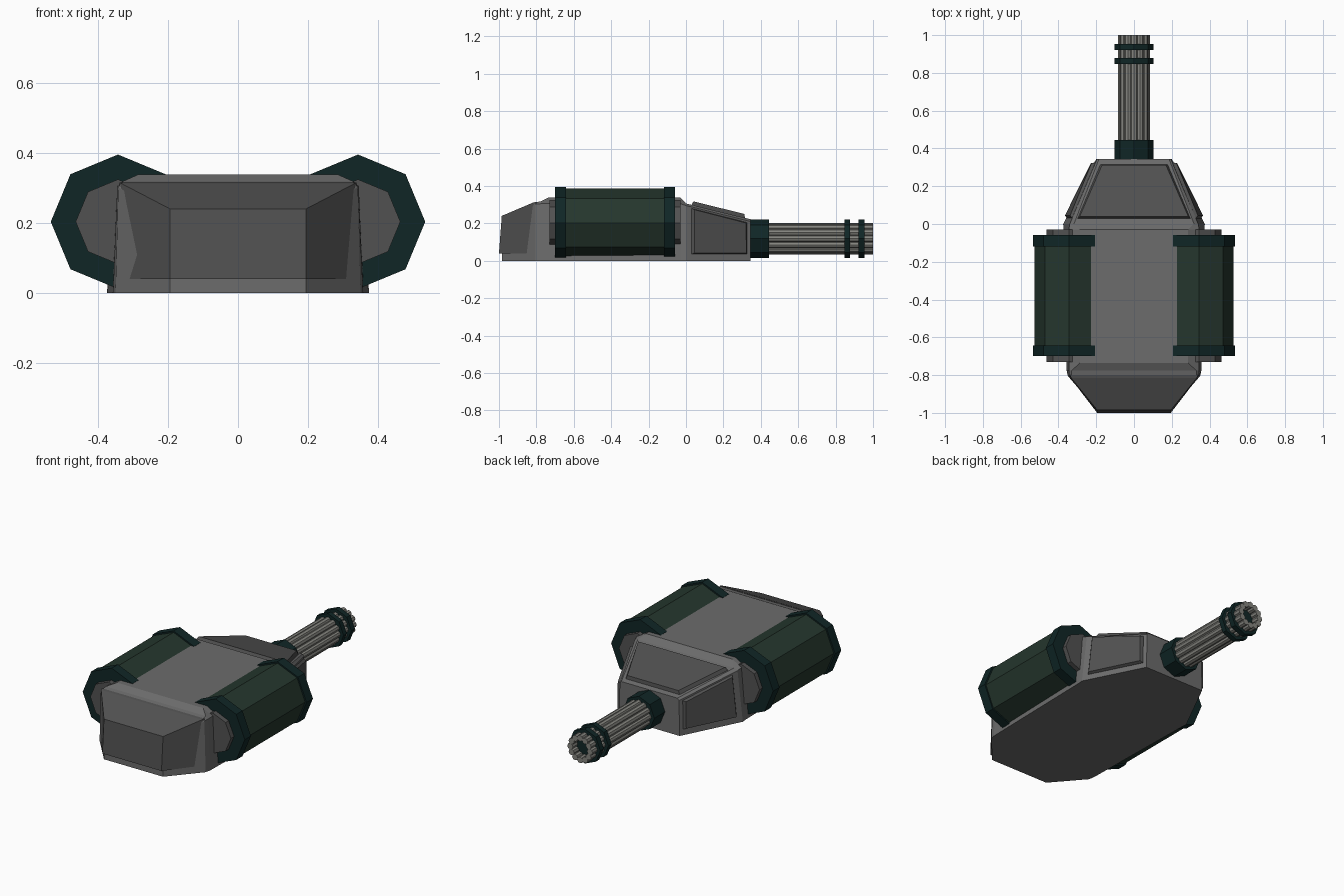
import bpy, bmesh, math
from mathutils import Vector

if "Cube" in bpy.data.objects:
    bpy.data.objects.remove(bpy.data.objects["Cube"])


def mat(name, rgb):
    m = bpy.data.materials.new(name)
    m.diffuse_color = (*rgb, 1)
    m.use_nodes = True
    m.node_tree.nodes["Principled BSDF"].inputs["Base Color"].default_value = m.diffuse_color
    return m


HULL = mat("hull grey", (0.15, 0.15, 0.15))
PANEL = mat("panel dark grey", (0.083, 0.083, 0.083))
GREEN = mat("drum green", (0.018, 0.037, 0.026))
TEAL = mat("collar dark teal", (0.005, 0.019, 0.019))
STEEL = mat("barrel steel", (0.23, 0.23, 0.21))


def finish(bm, name, material):
    bmesh.ops.recalc_face_normals(bm, faces=bm.faces)
    me = bpy.data.meshes.new(name)
    bm.to_mesh(me)
    bm.free()
    me.materials.append(material)
    ob = bpy.data.objects.new(name, me)
    bpy.context.collection.objects.link(ob)
    return ob


def loft(name, loops, material):
    """Skin a list of equal-length closed loops and cap both ends."""
    bm = bmesh.new()
    rings = [[bm.verts.new(p) for p in loop] for loop in loops]
    n = len(loops[0])
    for a, b in zip(rings, rings[1:]):
        for i in range(n):
            j = (i + 1) % n
            bm.faces.new((a[i], a[j], b[j], b[i]))
    bm.faces.new(rings[0])
    bm.faces.new(rings[-1])
    return finish(bm, name, material)


def plate(name, quad, thick, material, outward):
    """Raised panel with slanted rim on a hull face."""
    q = [Vector(p) for p in quad]
    n = (q[2] - q[0]).cross(q[3] - q[1]).normalized()
    if n.dot(Vector(outward)) < 0:
        n = -n
    c = sum(q, Vector()) / 4
    top = [p + n * thick + (c - p).normalized() * 0.012 for p in q]
    return loft(name, [[p - n * 0.01 for p in q], q, top], material)


def rod(name, x, z, r, y0, y1, material, sides=8):
    """Cylinder lying along y."""
    loops = [[(x + r * math.sin(2 * math.pi * i / sides), y,
               z + r * math.cos(2 * math.pi * i / sides)) for i in range(sides)]
             for y in (y0, y1)]
    return loft(name, loops, material)


# Hull: y, base half-width, shoulder half-width, shoulder z, top half-width, top z
sections = [
    (-0.985, .195, .190, .205, .180, .225),
    (-0.805, .350, .342, .302, .332, .312),
    (-0.775, .357, .345, .305, .330, .318),
    (-0.735, .358, .345, .305, .285, .338),
    (-0.030, .372, .345, .305, .285, .338),
    (0.000, .375, .340, .295, .318, .306),
    (0.345, .200, .195, .210, .185, .222),
]
loft("hull", [[(-b, y, 0), (-s, y, sz), (-t, y, tz), (t, y, tz), (s, y, sz), (b, y, 0)]
              for y, b, s, sz, t, tz in sections], HULL)

# Faceted front armour block
loft("front_armour", [
    [(-.195, -1.0, .04), (.195, -1.0, .04), (.195, -.985, .24), (-.195, -.985, .24)],
    [(-.337, -.815, .04), (.337, -.815, .04), (.333, -.815, .312), (-.333, -.815, .312)],
    [(-.345, -.80, .035), (.345, -.80, .035), (.338, -.80, .315), (-.338, -.80, .315)],
], PANEL)

# Rear deck panel
plate("rear_deck_panel", [(-.298, .03, .299), (.298, .03, .299),
                          (.178, .315, .229), (-.178, .315, .229)], .02, PANEL, (0, 0, 1))

for side, s in (("left", -1), ("right", 1)):
    # Rear side panels
    plate(side + "_rear_panel", [(s * .356, .03, .035), (s * .209, .325, .035),
                                 (s * .206, .325, .205), (s * .327, .03, .28)],
          .016, PANEL, (s, .5, 0))
    # Drum with end collars and caps
    x, z = s * .343, .203
    rod(side + "_drum", x, z, .183, -.66, -.10, GREEN)
    rod(side + "_drum_front_collar", x, z, .192, -.70, -.642, TEAL)
    rod(side + "_drum_rear_collar", x, z, .192, -.118, -.058, TEAL)
    rod(side + "_drum_core", x, z, .121, -.73, -.03, PANEL)

# Barrel socket and muzzle rings
for name, y0, y1 in (("barrel_socket", .32, .445), ("inner_muzzle_ring", .848, .878),
                     ("outer_muzzle_ring", .922, .954)):
    rod(name, 0, .118, .103, y0, y1, TEAL)

# Barrel: bundle of thin tubes
COUNT = 12
for i in range(COUNT):
    a = 2 * math.pi * i / COUNT
    rod("barrel_tube_%d" % (i + 1), .065 * math.sin(a), .118 + .065 * math.cos(a),
        .0185, .40, 1.0, STEEL)
